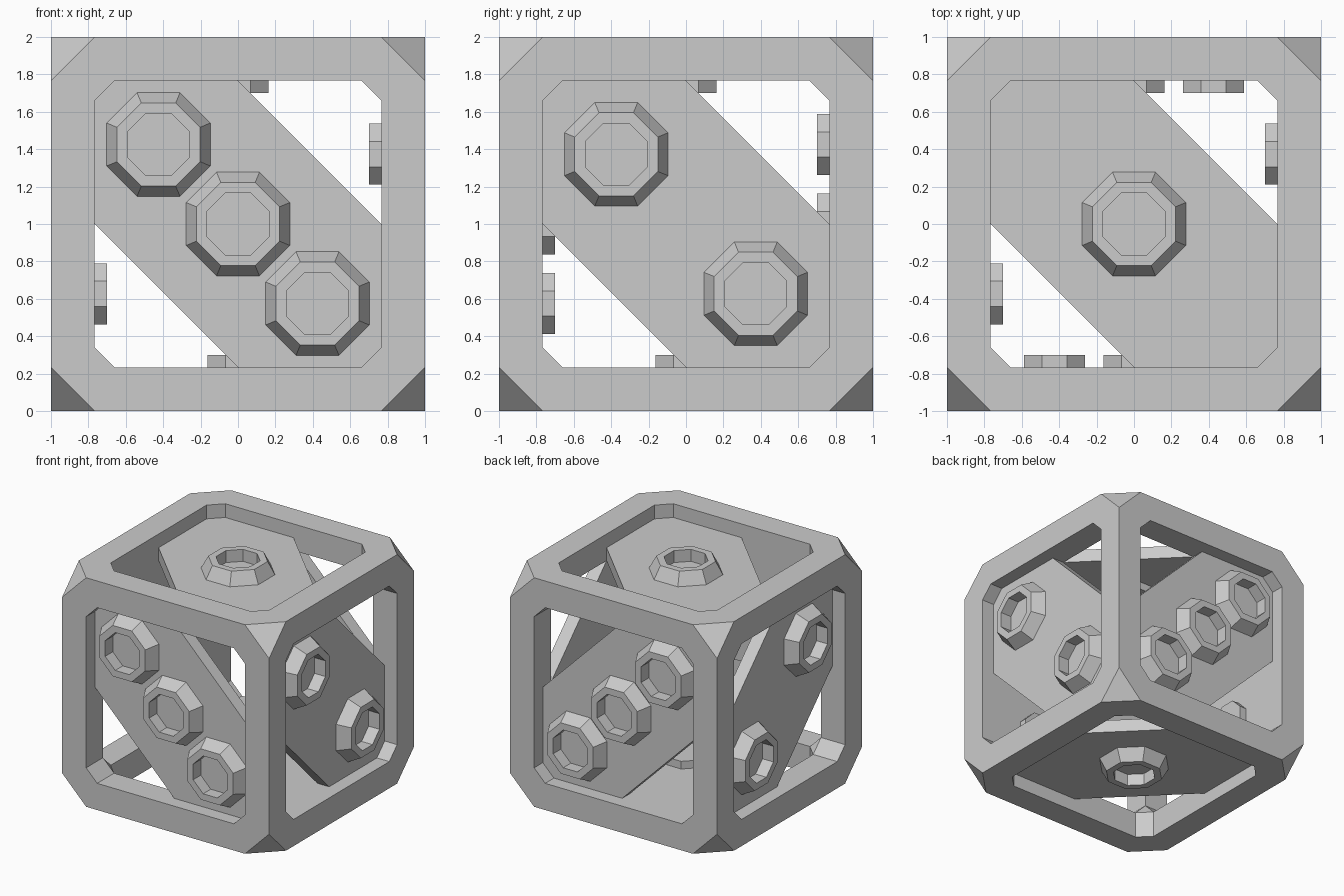
import bpy, bmesh, math
from mathutils import Vector

if "Cube" in bpy.data.objects:
    bpy.data.objects.remove(bpy.data.objects["Cube"])

OUT, INN, NOTCH = 1.0, 0.767, 0.66   # outer half size, opening half size, opening corner cut
PANEL = 0.88                          # outer level of the panels

X, Y, Z = Vector((1, 0, 0)), Vector((0, 1, 0)), Vector((0, 0, 1))
# name, u axis, v axis, outward normal, stud centres
UP3 = [(-0.425, 0.425), (0, 0), (0.425, -0.425)]
UP2 = [(-0.373, 0.373), (0.373, -0.373)]
SIDES = [("front", X, Z, -Y, UP3), ("back", X, Z, Y, UP3),
         ("right", Y, Z, X, UP2), ("left", Y, Z, -X, UP2),
         ("top", X, Y, Z, [(0, 0)]), ("bottom", X, Y, -Z, [(0, 0)])]


def finish(bm, name):
    bmesh.ops.remove_doubles(bm, verts=bm.verts, dist=1e-4)
    bmesh.ops.recalc_face_normals(bm, faces=bm.faces)
    mesh = bpy.data.meshes.new(name)
    bm.to_mesh(mesh)
    bm.free()
    ob = bpy.data.objects.new(name, mesh)
    ob.location.z = 1.0
    bpy.context.collection.objects.link(ob)
    return ob


def loft(bm, rings, caps):
    """Join rings of points with quads, optionally capping both ends."""
    rows = [[bm.verts.new(p) for p in r] for r in rings]
    for a, b in zip(rows, rows[1:]):
        for i in range(len(a)):
            j = (i + 1) % len(a)
            bm.faces.new((a[i], a[j], b[j], b[i]))
    if caps:
        bm.faces.new(rows[0])
        bm.faces.new(rows[-1])


def cut_square(a, b):
    return [(a, -b), (a, b), (b, a), (-b, a), (-a, b), (-a, -b), (-b, -a), (b, -a)]


# cube frame with cut corners and six notched openings
bm = bmesh.new()
for _, u, v, n, _ in SIDES:
    levels = [(OUT, INN, OUT), (INN, NOTCH, OUT), (INN, NOTCH, INN)]
    loft(bm, [[u * p + v * q + n * h for p, q in cut_square(a, b)]
              for a, b, h in levels], False)
for sx in (-1, 1):
    for sy in (-1, 1):
        for sz in (-1, 1):
            for a, b in ((OUT, INN), (INN, NOTCH)):
                pts = [(b, a, a), (a, b, a), (a, a, b)]
                bm.faces.new([bm.verts.new((p[0] * sx, p[1] * sy, p[2] * sz)) for p in pts])
finish(bm, "cube_frame")

# diagonal band panels with octagonal studs
BAND = [(-INN, NOTCH), (-NOTCH, INN), (0, INN), (INN, 0),
        (INN, -NOTCH), (NOTCH, -INN), (0, -INN), (-INN, 0)]
# stud profile: (flat-to-centre distance, level), inner boss to sunken cup floor
STUD = [(0.163, 0.70), (0.163, 0.80), (0.277, 0.80), (0.277, PANEL),
        (0.222, 0.99), (0.165, 0.99), (0.165, 0.885)]
OCT = [math.radians(22.5 + 45 * i) for i in range(8)]

for name, u, v, n, centres in SIDES:
    bm = bmesh.new()
    loft(bm, [[u * p + v * q + n * h for p, q in BAND] for h in (INN, PANEL)], True)
    finish(bm, name + "_panel")
    for k, (cu, cv) in enumerate(centres):
        bm = bmesh.new()
        rings = []
        for r, h in STUD:
            R = r / math.cos(math.pi / 8)
            rings.append([u * (cu + R * math.cos(t)) + v * (cv + R * math.sin(t)) + n * h
                          for t in OCT])
        loft(bm, rings, True)
        finish(bm, f"{name}_stud_{k + 1}")
